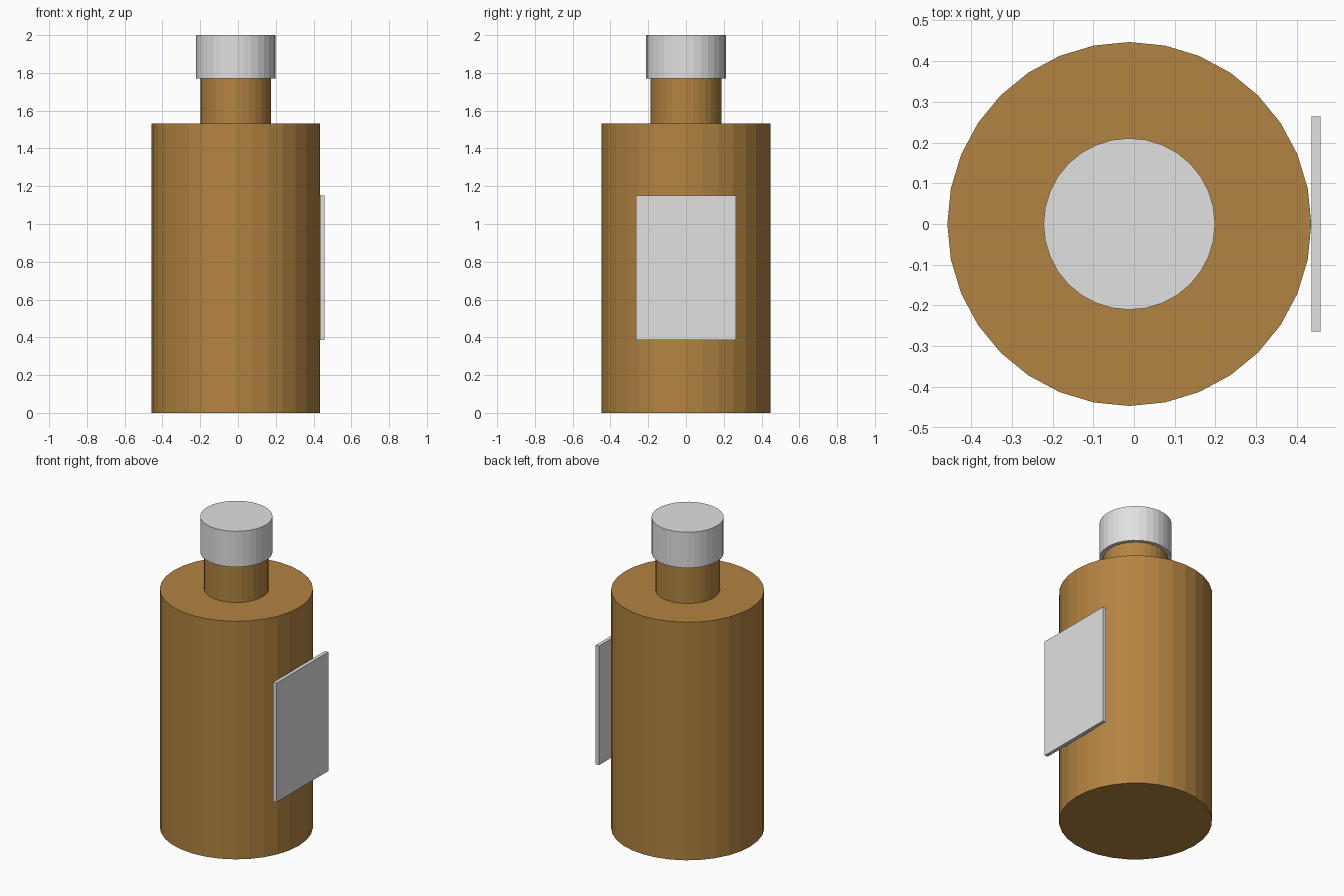
import bpy

if "Cube" in bpy.data.objects:
    bpy.data.objects.remove(bpy.data.objects["Cube"])

CX = -0.0115          # bottle axis, offset so bottle plus label is centred
SIDES = 32


def material(name, rgb):
    m = bpy.data.materials.new(name)
    m.diffuse_color = (*rgb, 1.0)
    m.use_nodes = True
    m.node_tree.nodes["Principled BSDF"].inputs["Base Color"].default_value = m.diffuse_color
    return m


amber = material("amber_brown", (0.45, 0.23, 0.053))
white = material("off_white", (0.75, 0.75, 0.75))


def cylinder(name, radius, z0, z1, mat):
    bpy.ops.mesh.primitive_cylinder_add(
        vertices=SIDES, radius=radius, depth=z1 - z0,
        location=(CX, 0, (z0 + z1) / 2))
    ob = bpy.context.object
    ob.name = name
    ob.data.materials.append(mat)
    return ob


# Bottle body, neck and cap
cylinder("body", 0.4465, 0.0, 1.531, amber)
cylinder("neck", 0.1875, 1.531, 1.785, amber)
cylinder("cap", 0.2105, 1.77, 2.0, white)

# Flat label plate touching the right side of the body
bpy.ops.mesh.primitive_cube_add(size=1, location=(0.4465, 0, 0.768))
label = bpy.context.object
label.name = "label"
label.scale = (0.023, 0.527, 0.766)
bpy.ops.object.transform_apply(location=False, rotation=False, scale=True)
label.data.materials.append(white)
